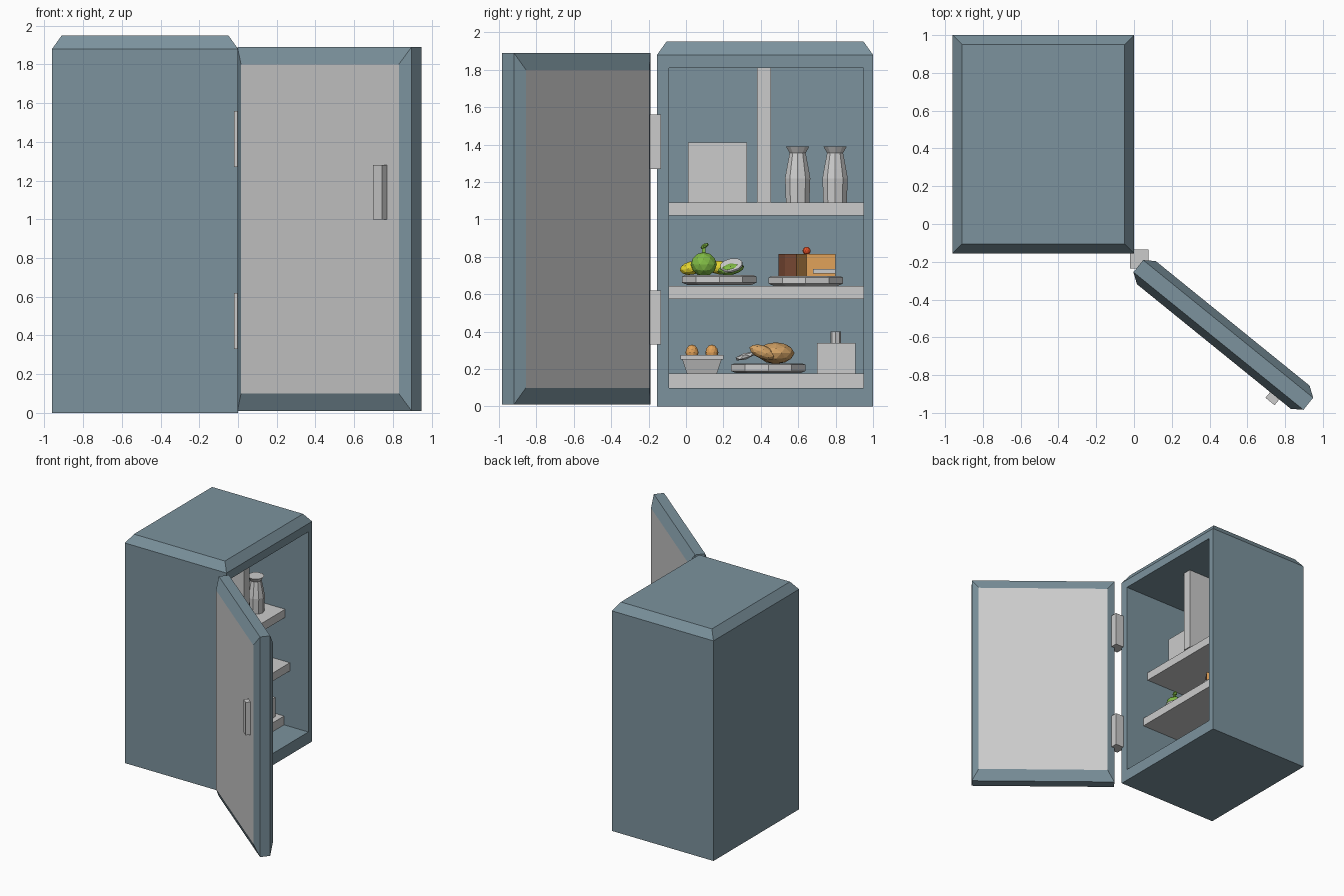
import bpy, bmesh, math
from mathutils import Vector, Matrix

if "Cube" in bpy.data.objects:
    bpy.data.objects.remove(bpy.data.objects["Cube"])


def mat(name, *rgb):
    m = bpy.data.materials.new(name)
    m.diffuse_color = (*rgb, 1)
    m.use_nodes = True
    m.node_tree.nodes["Principled BSDF"].inputs["Base Color"].default_value = m.diffuse_color
    return m


BLUE = mat("slate_blue", .2, .29, .34)
GREY = mat("grey", .8, .8, .8)
GREEN = mat("green", .22, .5, .06)
YELLOW = mat("yellow", .8, .68, .03)
BROWN = mat("brown", .2, .07, .035)
ORANGE = mat("orange", .75, .36, .1)
ROAST = mat("roast", .65, .36, .13)
RED = mat("red", .75, .08, .02)


def finish(bm, name, *mats):
    bmesh.ops.recalc_face_normals(bm, faces=bm.faces)
    me = bpy.data.meshes.new(name)
    bm.to_mesh(me)
    bm.free()
    for m in mats:
        me.materials.append(m)
    ob = bpy.data.objects.new(name, me)
    bpy.context.collection.objects.link(ob)
    return ob


def loft(rings):
    """Skin equal-length rings and cap both ends; caps use material slot 1."""
    bm = bmesh.new()
    rows = [[bm.verts.new(p) for p in r] for r in rings]
    n = len(rows[0])
    for a, b in zip(rows, rows[1:]):
        for i in range(n):
            bm.faces.new((a[i], a[(i + 1) % n], b[(i + 1) % n], b[i]))
    for r in (rows[0], rows[-1]):
        bm.faces.new(r).material_index = 1
    bmesh.ops.recalc_face_normals(bm, faces=bm.faces)
    return bm


def rect(x0, x1, y0, y1, z, d=0):
    return [(x0+d, y0+d, z), (x1-d, y0+d, z), (x1-d, y1-d, z), (x0+d, y1-d, z)]


def box(name, x, y, z, *mats, bottom_inset=0):
    return finish(loft([rect(*x, *y, z[0], bottom_inset), rect(*x, *y, z[1])]), name, *mats)


def lathe(name, x, y, profile, sides, *mats):
    rings = [[(x + r * math.cos(2 * math.pi * i / sides), y + r * math.sin(2 * math.pi * i / sides), z)
              for i in range(sides)] for r, z in profile]
    return finish(loft(rings), name, *mats)


def blob(name, loc, size, material, tilt=0, sub=2):
    bm = bmesh.new()
    m = Matrix.Translation(loc) @ Matrix.Rotation(tilt, 4, 'X') @ Matrix.Diagonal((*size, 1))
    bmesh.ops.create_icosphere(bm, subdivisions=sub, radius=1, matrix=m)
    return finish(bm, name, material)


# Cabinet: chamfered top, open on the +x side
bm = loft([rect(-.96, 0, -.155, 1, 0), rect(-.96, 0, -.155, 1, 1.88),
           rect(-.96, 0, -.155, 1, 1.95, .05)])
side = max(bm.faces, key=lambda f: f.normal.x)
bmesh.ops.inset_individual(bm, faces=[side], thickness=.06)
for v in side.verts:
    v.co.y = -.09 if v.co.y < .4 else .95
    v.co.z = .1 if v.co.z < .9 else 1.81
ext = bmesh.ops.extrude_face_region(bm, geom=[side])
bmesh.ops.translate(bm, vec=(-.88, 0, 0), verts=[g for g in ext["geom"] if isinstance(g, bmesh.types.BMVert)])
if side.is_valid:
    bmesh.ops.delete(bm, geom=[side], context='FACES_ONLY')
finish(bm, "cabinet", BLUE, BLUE)

# Door, modelled closed-on-axis then swung open
def door_ring(v, du, dz):
    return [(u, v, z) for u, z in ((.158+du, .01+dz), (1.316-du, .01+dz),
                                   (1.316-du, 1.89-dz), (.158+du, 1.89-dz))]

SWING = math.radians(-39)
door = finish(loft([door_ring(-.238, .055, .09), door_ring(-.2, 0, 0),
                    door_ring(-.118, 0, 0), door_ring(-.08, .055, .09)]), "door", BLUE, GREY)
handle = box("door_handle", (1.12, 1.182), (-.277, -.22), (1.0, 1.28))
door.rotation_euler.z = handle.rotation_euler.z = SWING

# Hinges
for name, z in (("lower_hinge", .33), ("upper_hinge", 1.27)):
    box(name, (-.02, .077), (-.235, -.135), (z, z + .29))

# Shelves and upper divider
for name, x, z in (("bottom_shelf", -.23, (.1, .175)), ("middle_shelf", -.175, (.575, .645)),
                   ("top_shelf", -.22, (1.02, 1.09))):
    box(name, (-.88, x), (-.09, .95), z)
box("divider", (-.88, -.21), (.38, .455), (1.09, 1.81))

# Top shelf: carton and jars
box("carton", (-.68, -.36), (.01, .325), (1.09, 1.41))
for i, y in enumerate((.597, .797)):
    lathe(f"jar_{i + 1}", -.39, y, [(.066, 1.09), (.071, 1.22), (.062, 1.27), (.045, 1.355), (.066, 1.39)], 10)

# Plates
for name, x, y, z in (("fruit_plate", -.42, .178, .65), ("cake_plate", -.42, .64, .645),
                      ("roast_plate", -.46, .44, .178)):
    lathe(name, x, y, [(.18, z), (.21, z + .012), (.21, z + .045), (.19, z + .052)], 10)

# Fruit
blob("apple", (-.35, .095, .76), (.07, .07, .065), GREEN)
box("apple_stem", (-.358, -.342), (.085, .103), (.81, .855), GREEN, GREEN)
blob("apple_leaf", (-.35, .1, .858), (.02, .026, .013), GREEN, .5, 1)
blob("lemon", (-.42, .03, .74), (.05, .065, .036), YELLOW, .2)
blob("banana", (-.45, .18, .742), (.04, .09, .036), YELLOW, -.15)
blob("melon_half", (-.37, .24, .735), (.06, .073, .032), GREEN, .2)
cut = lathe("melon_flesh", 0, 0, [(.052, -.004), (.052, .008)], 10, GREY)
cut.location = (-.345, .243, .752)
cut.scale.y = 1.2
cut.rotation_euler = (.2, .7, 0)

# Cake with a missing wedge
cx, cy, r = -.42, .645, .155
arc = [math.radians(90 + 250 * i / 9) for i in range(10)]
outline = [(cx, cy)] + [(cx + r * math.cos(a), cy + r * math.sin(a)) for a in arc]
bm = loft([[(x, y, z) for x, y in outline] for z in (.697, .815)])
centre = Vector((cx, cy))
for f in bm.faces:
    touches = any((v.co.xy - centre).length < .001 for v in f.verts)
    f.material_index = 1 if touches and len(f.verts) == 4 else 0
finish(bm, "cake", BROWN, ORANGE)
blob("cherry", (-.43, .645, .832), (.022, .022, .022), RED)
box("cake_server", (-.37, -.28), (.68, .8), (.71, .735))

# Eggs in a tapered tray
box("egg_tray", (-.6, -.28), (-.02, .19), (.175, .25), bottom_inset=.025)
box("egg_tray_rim", (-.61, -.27), (-.03, .2), (.25, .275))
for i in range(3):
    for j, y in enumerate((.032, .138)):
        blob(f"egg_{i * 2 + j + 1}", (-.34 - .1 * i, y, .288), (.035, .035, .043), ORANGE)

# Roast bird
blob("roast_body", (-.46, .48, .285), (.1, .1, .058), ROAST)
for i, x in enumerate((-.39, -.53)):
    blob(f"roast_leg_{i + 1}", (x, .41, .29), (.04, .075, .036), ROAST, -.35)
    blob(f"leg_bone_{i + 1}", (x, .315, .268), (.026, .058, .018), GREY, .3, 1)

# Square bottle
box("bottle", (-.48, -.28), (.7, .905), (.175, .34))
lathe("bottle_stopper", -.38, .8, [(.028, .34), (.028, .4)], 8)
